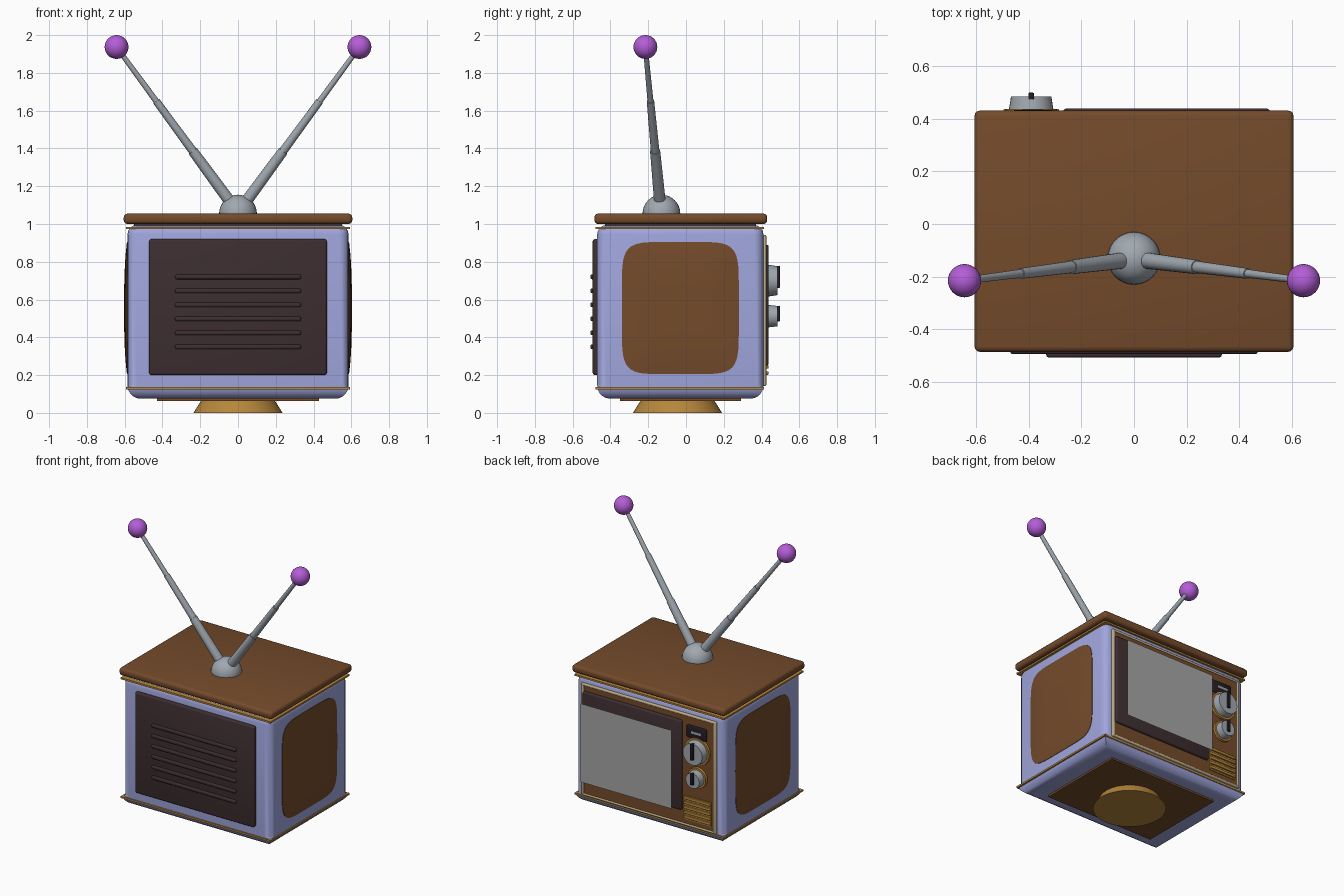
import bpy, bmesh, math
from mathutils import Vector

if "Cube" in bpy.data.objects:
    bpy.data.objects.remove(bpy.data.objects["Cube"])


def mat(name, r, g, b):
    m = bpy.data.materials.new(name)
    m.diffuse_color = (r, g, b, 1)
    m.use_nodes = True
    m.node_tree.nodes["Principled BSDF"].inputs["Base Color"].default_value = m.diffuse_color
    return m


BLUE = mat("periwinkle", 0.35, 0.38, 0.72)
WOOD = mat("brown wood", 0.175, 0.07, 0.024)
DARK = mat("dark brown", 0.047, 0.027, 0.03)
GOLD = mat("gold", 0.47, 0.24, 0.045)
SILVER = mat("silver", 0.35, 0.39, 0.43)
PURPLE = mat("purple", 0.46, 0.11, 0.68)
GREY = mat("screen grey", 0.38, 0.38, 0.38)
BEIGE = mat("beige", 0.52, 0.43, 0.26)
BLACK = mat("near black", 0.016, 0.012, 0.017)


def finish(name, bm, material, smooth=True):
    bmesh.ops.recalc_face_normals(bm, faces=bm.faces)
    me = bpy.data.meshes.new(name)
    bm.to_mesh(me)
    bm.free()
    ob = bpy.data.objects.new(name, me)
    bpy.context.collection.objects.link(ob)
    me.materials.append(material)
    if smooth:
        bpy.ops.object.select_all(action='DESELECT')
        ob.select_set(True)
        bpy.context.view_layer.objects.active = ob
        bpy.ops.object.shade_smooth_by_angle(angle=math.radians(35))
    return ob


def box(name, x, y, z, material, bevel=0.0, seg=3):
    """Box from (min, max) pairs, with optional rounded edges."""
    bm = bmesh.new()
    bmesh.ops.create_cube(bm, size=1)
    for v in bm.verts:
        v.co = [r[0] if c < 0 else r[1] for c, r in zip(v.co, (x, y, z))]
    if bevel:
        bmesh.ops.bevel(bm, geom=bm.edges[:], offset=bevel, segments=seg,
                        profile=0.5, affect='EDGES')
    return finish(name, bm, material)


def cone(name, a, b, r1, r2, material, sides=32):
    """Cylinder or cone frustum between two points."""
    a, b = Vector(a), Vector(b)
    bm = bmesh.new()
    bmesh.ops.create_cone(bm, cap_ends=True, segments=sides, radius1=r1,
                          radius2=r2, depth=(b - a).length)
    rot = (b - a).to_track_quat('Z', 'Y')
    for v in bm.verts:
        v.co = rot @ v.co + (a + b) / 2
    return finish(name, bm, material)


def ball(name, c, r, material):
    bm = bmesh.new()
    bmesh.ops.create_uvsphere(bm, u_segments=32, v_segments=16, radius=r)
    bmesh.ops.translate(bm, verts=bm.verts, vec=c)
    return finish(name, bm, material)


# Cabinet: rounded box with a wider rounding underneath
bm = bmesh.new()
bmesh.ops.create_cube(bm, size=1)
for v in bm.verts:
    v.co = (v.co.x * 1.17, v.co.y * 0.88 - 0.03, 0.075 if v.co.z < 0 else 0.995)
low = [e for e in bm.edges if all(v.co.z < 0.1 for v in e.verts)]
bmesh.ops.bevel(bm, geom=low, offset=0.07, segments=5, profile=0.5, affect='EDGES')
rest = [e for e in bm.edges if e.calc_length() > 0.5 and
        (abs(e.verts[0].co.z - e.verts[1].co.z) > 0.5 or
         all(v.co.z > 0.9 for v in e.verts))]
bmesh.ops.bevel(bm, geom=rest, offset=0.05, segments=4, profile=0.5, affect='EDGES')
finish("cabinet", bm, BLUE)

# Lid, trim plates, underside panel and foot
box("lid", (-0.605, 0.605), (-0.485, 0.43), (1.0, 1.055), WOOD, 0.02)
box("lid_neck", (-0.55, 0.55), (-0.43, 0.37), (0.985, 1.005), DARK)
for name, z in (("upper_trim", 0.979), ("lower_trim", 0.131)):
    box(name, (-0.592, 0.592), (-0.478, 0.413), (z - 0.006, z + 0.006), GOLD)
box("underside_panel", (-0.43, 0.43), (-0.35, 0.29), (0.062, 0.09), WOOD)
cone("foot", (0, -0.045, 0), (0, -0.045, 0.065), 0.236, 0.195, GOLD, 48)


# Bulging wooden side panels
def side_panel(name, s):
    bm = bmesh.new()
    n, rings = 48, 6

    def point(k, t):
        a = 2 * math.pi * k / n
        c, d = math.cos(a), math.sin(a)
        y = math.copysign(abs(c) ** 0.33, c) * 0.31 * t
        z = math.copysign(abs(d) ** 0.33, d) * 0.35 * t
        return bm.verts.new((s * (0.588 + 0.015 * (1 - t ** 3)), y - 0.03, z + 0.555))

    loops = [[point(k, (i + 1) / rings) for k in range(n)] for i in range(rings)]
    loops.append([bm.verts.new((s * 0.57, v.co.y, v.co.z)) for v in loops[-1]])
    for p, q in zip(loops, loops[1:]):
        for k in range(n):
            bm.faces.new((p[k], p[(k + 1) % n], q[(k + 1) % n], q[k]))
    bm.faces.new(loops[0])
    bm.faces.new(loops[-1])
    finish(name, bm, WOOD)


side_panel("right_side_panel", 1)
side_panel("left_side_panel", -1)

# Vented cover on the -y side
box("vent_cover", (-0.47, 0.47), (-0.494, -0.45), (0.2, 0.92), DARK, 0.012)
for i in range(6):
    z = 0.35 + i * 0.0741
    box("vent_slat", (-0.333, 0.333), (-0.506, -0.48), (z - 0.013, z + 0.013), DARK, 0.009)

# Screen side: wooden fascia with a beige border
box("fascia", (-0.52, 0.52), (0.39, 0.42), (0.155, 0.93), WOOD)
for s in (-1, 1):
    box("border_upright", tuple(sorted((s * 0.513, s * 0.533))), (0.385, 0.425),
        (0.143, 0.942), BEIGE, 0.006)
for z in (0.143, 0.926):
    box("border_rail", (-0.533, 0.533), (0.385, 0.425), (z, z + 0.016), BEIGE, 0.006)

# Dark screen surround and the flat screen standing in front of it
box("screen_surround", (-0.268, 0.515), (0.40, 0.438), (0.25, 0.89), DARK, 0.012)
bm = bmesh.new()
bm.faces.new([bm.verts.new(p) for p in ((-0.24, 0.505, 0.28), (-0.24, 0.505, 0.84),
                                        (0.48, 0.505, 0.84), (0.48, 0.505, 0.28))])
screen = finish("screen", bm, GREY, False)
if screen.data.polygons[0].normal.y < 0:
    screen.data.flip_normals()

# Control column: display plate, two knobs and a slatted speaker
box("display_plate", (-0.46, -0.305), (0.41, 0.432), (0.785, 0.872), BLACK, 0.006)
box("display_bar", (-0.425, -0.345), (0.43, 0.435), (0.82, 0.837), SILVER)
X = -0.39
for name, z, r in (("large", 0.70, 0.085), ("small", 0.512, 0.06)):
    cone(name + "_knob_ring", (X, 0.41, z), (X, 0.437, z), r + 0.014, r + 0.012, GOLD)
    cone(name + "_knob", (X, 0.43, z), (X, 0.484, z), r, r * 0.9, SILVER)
    box(name + "_knob_pointer", (X - 0.011, X + 0.011), (0.47, 0.498),
        (z - r * 0.45, z + r * 0.92), BLACK, 0.004)
box("speaker_back", (-0.495, -0.285), (0.41, 0.426), (0.19, 0.36), GOLD)
for i in range(5):
    z = 0.2 + i * 0.034
    box("speaker_slat", (-0.495, -0.285), (0.42, 0.436), (z, z + 0.02), GOLD, 0.004)

# Aerial: dome, two telescopic rods and ball tips
bm = bmesh.new()
bmesh.ops.create_uvsphere(bm, u_segments=32, v_segments=16, radius=0.1)
bmesh.ops.translate(bm, verts=bm.verts, vec=(0, -0.13, 1.055))
bmesh.ops.bisect_plane(bm, geom=bm.verts[:] + bm.edges[:] + bm.faces[:],
                       plane_co=(0, 0, 1.05), plane_no=(0, 0, 1), clear_inner=True)
finish("aerial_dome", bm, SILVER)
for side, s in (("right", 1), ("left", -1)):
    base, tip = Vector((s * 0.04, -0.138, 1.115)), Vector((s * 0.643, -0.215, 1.937))
    for i, (t0, t1, r0, r1) in enumerate(((0, 0.33, 0.031, 0.027), (0.33, 0.65, 0.023, 0.02),
                                          (0.65, 1, 0.016, 0.013))):
        cone(f"{side}_aerial_rod_{i + 1}", base.lerp(tip, t0), base.lerp(tip, t1),
             r0, r1, SILVER, 20)
    ball(side + "_aerial_tip", tip, 0.063, PURPLE)
